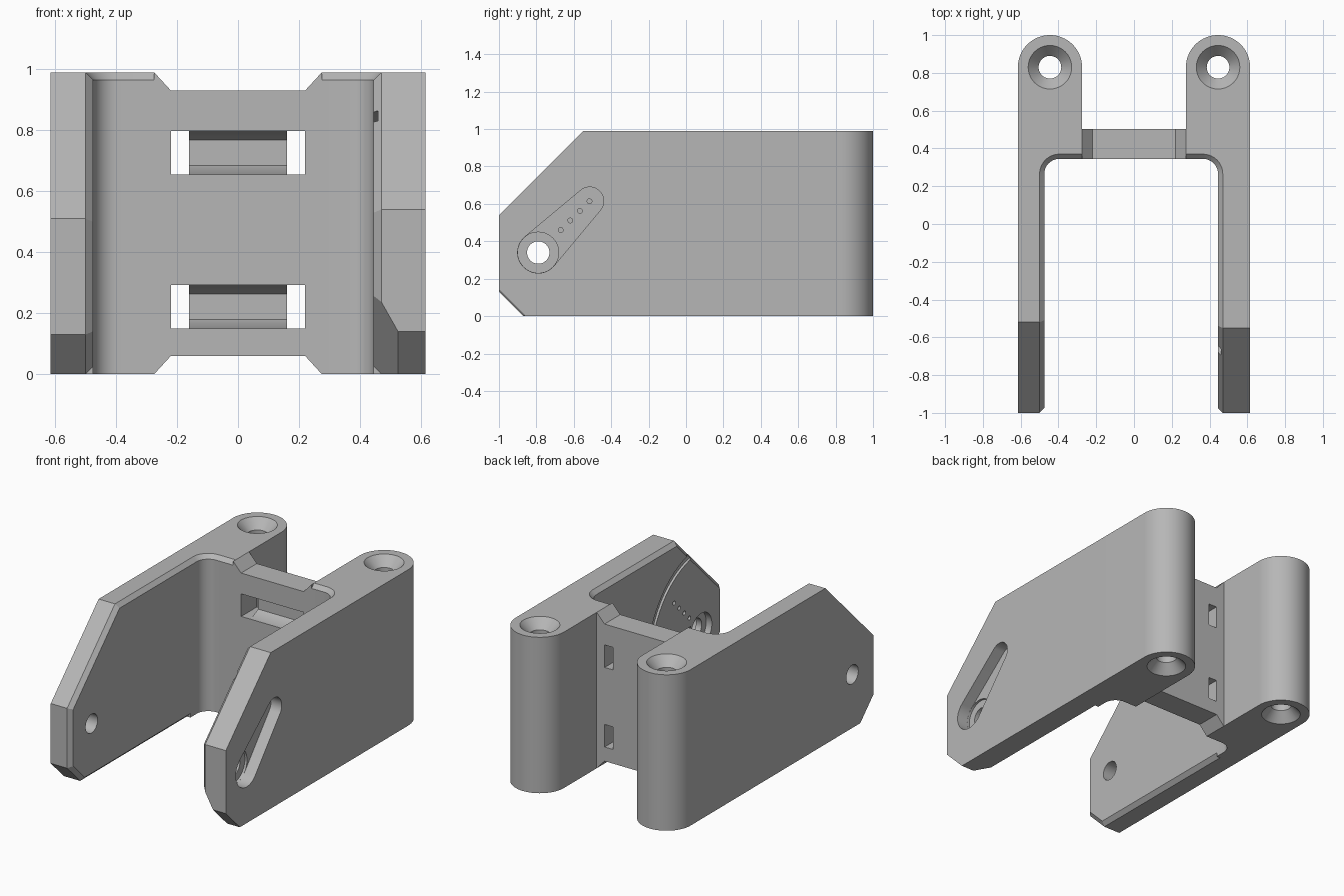
import bpy, bmesh
from math import sin, cos, pi, acos, radians

if "Cube" in bpy.data.objects:
    bpy.data.objects.remove(bpy.data.objects["Cube"])

grey = bpy.data.materials.new("plain grey")
grey.use_nodes = True
grey.diffuse_color = (0.47, 0.47, 0.47, 1)
grey.node_tree.nodes["Principled BSDF"].inputs["Base Color"].default_value = (0.47, 0.47, 0.47, 1)

TOP = 0.99
PIVOT = (-0.79, 0.34)
KNUCKLE = (0.445, 0.83)
BEVEL = 0.025


def loft(name, rings, closed=False):
    """Solid through rings of equal point count; capped, or closed into a loop."""
    bm = bmesh.new()
    loops = [[bm.verts.new(p) for p in ring] for ring in rings]
    n = len(loops[0])
    pairs = list(zip(loops, loops[1:]))
    if closed:
        pairs.append((loops[-1], loops[0]))
    else:
        bm.faces.new(loops[0])
        bm.faces.new(loops[-1])
    for a, b in pairs:
        for i in range(n):
            j = (i + 1) % n
            bm.faces.new((a[i], a[j], b[j], b[i]))
    bmesh.ops.recalc_face_normals(bm, faces=bm.faces)
    mesh = bpy.data.meshes.new(name)
    bm.to_mesh(mesh)
    bm.free()
    mesh.materials.append(grey)
    obj = bpy.data.objects.new(name, mesh)
    bpy.context.collection.objects.link(obj)
    return obj


def cut(obj, cutter):
    mod = obj.modifiers.new("cut", 'BOOLEAN')
    mod.operation = 'DIFFERENCE'
    mod.solver = 'EXACT'
    mod.object = cutter
    bpy.context.view_layer.update()
    mesh = bpy.data.meshes.new_from_object(
        obj.evaluated_get(bpy.context.evaluated_depsgraph_get()))
    obj.modifiers.clear()
    obj.data = mesh
    bpy.data.objects.remove(cutter)


def arc(c, r, start, end, n):
    return [(c[0] + r * cos(start + (end - start) * i / n),
             c[1] + r * sin(start + (end - start) * i / n)) for i in range(n + 1)]


def circle(c, r, n=40):
    return arc(c, r, 0, 2 * pi, n)[:-1]


def at_x(outline, x):
    return [(x, y, z) for y, z in outline]


def at_z(outline, z, side=1):
    return [(side * x, y, z) for x, y in outline]


def x_hole(obj, c, r, x0, x1, n=40):
    cut(obj, loft("cutter", [at_x(circle(c, r, n), x) for x in (x0, x1)]))


# Side arms: plates with sloped noses and bevelled inner edges
def make_arm(name, side, inner, nose, slope_y, toe):
    k = BEVEL * 0.414
    back = 0.2
    outer = [(-1, toe), (toe - 1, 0), (back, 0), (back, TOP), (slope_y, TOP), (-1, nose)]
    inset = [(-1 + BEVEL, toe + k), (toe - 1 + k, BEVEL), (back, BEVEL),
             (back, TOP - BEVEL), (slope_y + k, TOP - BEVEL), (-1 + BEVEL, nose - k)]
    return loft(name, [at_x(outer, side * 0.615), at_x(outer, side * (inner + BEVEL)),
                       at_x(inset, side * inner)])


right_arm = make_arm("right_arm", -1, 0.475, 0.51, -0.52, 0.13)
x_hole(right_arm, PIVOT, 0.06, -0.8, -0.3)

left_arm = make_arm("left_arm", 1, 0.445, 0.54, -0.55, 0.14)

# Slanted relief on the inner lower corner of the left arm
bm = bmesh.new()
bm.from_mesh(left_arm.data)
res = bmesh.ops.bisect_plane(bm, geom=bm.verts[:] + bm.edges[:] + bm.faces[:],
                             plane_co=(0.525, -0.86, 0), plane_no=(1, 0.566, 0.566),
                             clear_inner=True)
bmesh.ops.edgeloop_fill(
    bm, edges=[e for e in res["geom_cut"] if isinstance(e, bmesh.types.BMEdge)])
bmesh.ops.recalc_face_normals(bm, faces=bm.faces)
bm.to_mesh(left_arm.data)
bm.free()

# Tapered lever pocket on the outside of the left arm
reach, r_big, r_small, diag = 0.389, 0.11, 0.075, pi / 4
tip = (PIVOT[0] + reach * cos(diag), PIVOT[1] + reach * sin(diag))
phi = acos((r_big - r_small) / reach)
lever = (arc(PIVOT, r_big, diag + phi, diag + 2 * pi - phi, 24)
         + arc(tip, r_small, diag - phi, diag + phi, 20))
cut(left_arm, loft("cutter", [at_x(lever, 0.54), at_x(lever, 0.7)]))

# Hub recesses, pivot hole and row of pin holes
x_hole(left_arm, PIVOT, 0.109, 0.525, 0.7)
x_hole(left_arm, PIVOT, 0.105, 0.3, 0.485)
x_hole(left_arm, PIVOT, 0.06, 0.3, 0.8)
for i in range(4):
    d = 0.17 + 0.0725 * i
    x_hole(left_arm, (PIVOT[0] + d * cos(diag), PIVOT[1] + d * sin(diag)), 0.013, 0.3, 0.8, 14)

# Circular groove on the inside of the left arm
groove = [at_x(circle(PIVOT, r, 96), x)
          for r, x in ((0.5, 0.4), (0.54, 0.4), (0.54, 0.46), (0.5, 0.46))]
cut(left_arm, loft("cutter", groove, closed=True))


# Rear knuckles: rounded columns with a filleted inner corner
def make_knuckle(name, side, inner):
    r, front = 0.08, 0.345
    column = [(0.615, 0.2)] + arc(KNUCKLE, 0.17, 0, pi, 32)

    def outline(grow):
        c = (inner - r, front - r)
        fillet = arc(c, r + grow, pi / 2, 0, 10)
        return column + [(0.275, front + grow)] + fillet + [(inner + grow, 0.2)]

    obj = loft(name, [at_z(outline(0), 0, side), at_z(outline(0), TOP - BEVEL, side),
                      at_z(outline(BEVEL), TOP, side)])
    # Screw hole, countersunk at both ends
    steps = ((0.12, -0.005), (0.06, 0.06), (0.06, TOP - 0.06), (0.12, TOP + 0.005))
    cut(obj, loft("cutter", [at_z(circle(KNUCKLE, rad), z, side) for rad, z in steps]))
    return obj


left_knuckle = make_knuckle("left_knuckle", 1, 0.445)
right_knuckle = make_knuckle("right_knuckle", -1, 0.475)

# Cross web with waisted top and bottom
half = [(0.275, 0), (0.275, TOP), (0.22, 0.93)]
web_outline = ([(0.22, 0.06)] + half + [(-x, z) for x, z in reversed(half)] + [(-0.22, 0.06)])
web = loft("cross_web", [[(x, y, z) for x, z in web_outline] for y in (0.345, 0.503)])

# Strap windows: through slots at the ends, tapered pocket between
for low in (0.15, 0.655):
    high = low + 0.143
    for s in (-1, 1):
        slot = [(0.3, low), (0.6, low), (0.6, high), (0.3, high)]
        cut(web, loft("cutter", [at_x(slot, s * 0.16), at_x(slot, s * 0.219)]))
    pocket = [(0.3, low), (0.37, low), (0.43, low + 0.03),
              (0.43, high - 0.03), (0.37, high), (0.3, high)]
    cut(web, loft("cutter", [at_x(pocket, -0.17), at_x(pocket, 0.17)]))

for obj in (left_arm, right_arm, left_knuckle, right_knuckle, web):
    obj.data.shade_smooth()
    obj.data.set_sharp_from_angle(angle=radians(30))
